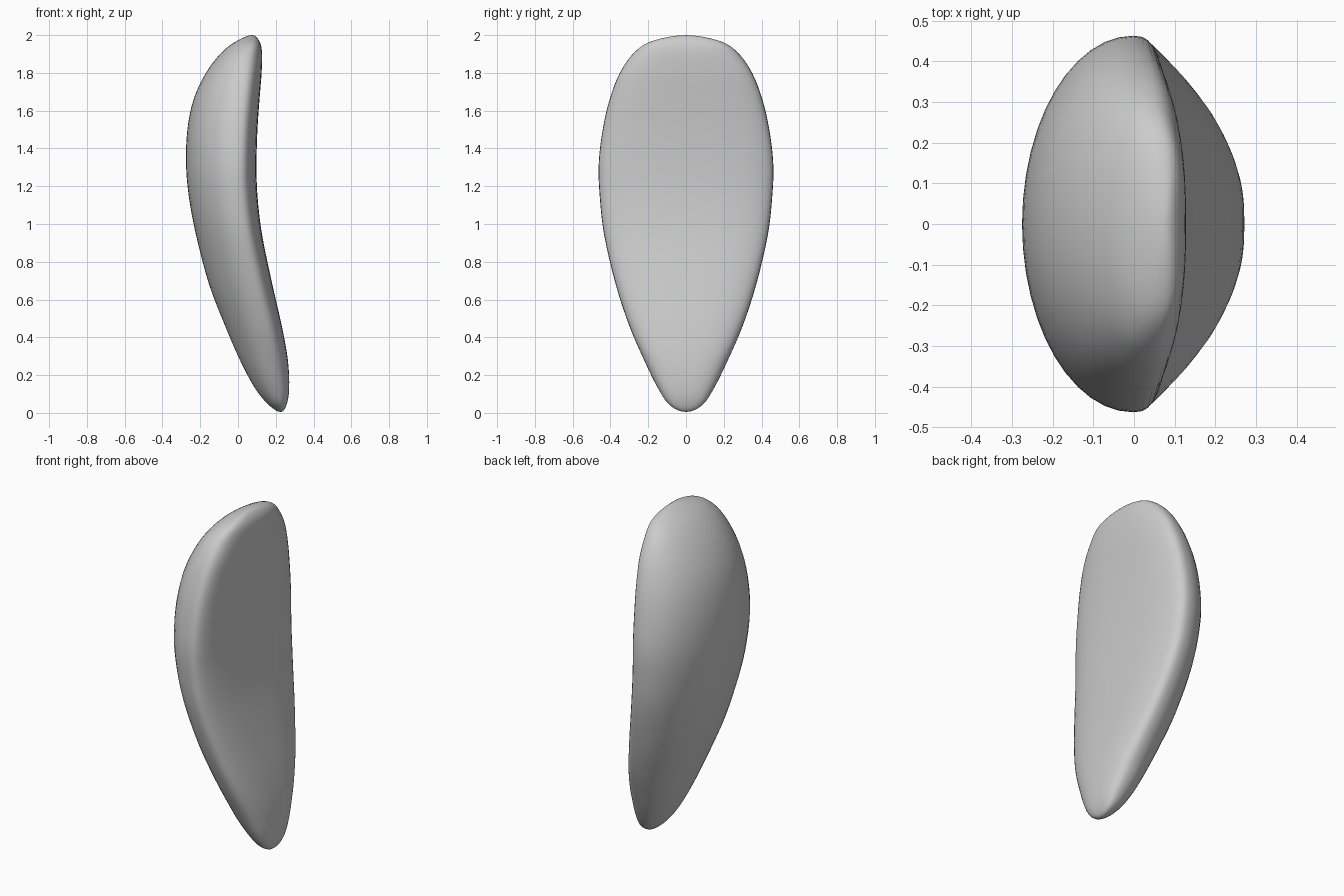
import bpy, bmesh
from math import sin, cos, pi
from mathutils import Vector

if "Cube" in bpy.data.objects:
    bpy.data.objects.remove(bpy.data.objects["Cube"])

# Stations from bottom to top: height, back x, face x, half width
STATIONS = [Vector(s) for s in (
    (0.005, 0.225, 0.225, 0.0), (0.04, 0.165, 0.256, 0.085),
    (0.13, 0.09, 0.271, 0.148), (0.28, 0.01, 0.264, 0.222),
    (0.46, -0.068, 0.232, 0.300), (0.68, -0.153, 0.182, 0.372),
    (0.94, -0.222, 0.128, 0.433), (1.15, -0.261, 0.103, 0.457),
    (1.32, -0.275, 0.098, 0.462), (1.50, -0.268, 0.103, 0.441),
    (1.66, -0.235, 0.114, 0.404), (1.80, -0.170, 0.125, 0.350),
    (1.91, -0.085, 0.127, 0.272), (1.97, -0.005, 0.112, 0.175),
    (2.0, 0.073, 0.073, 0.0))]
STEPS, SIDES = 4, 48


def through_pole(s):
    """Continue the profile past a pole so that the ends come out round."""
    return Vector((s[0], s[2], s[1], -s[3]))


def spline(a, b, c, d, t):
    return 0.5 * (2 * b + (c - a) * t + (2 * a - 5 * b + 4 * c - d) * t * t
                  + (3 * b - a - 3 * c + d) * t ** 3)


def section(bm, s):
    """Round back half, flatter face half with a soft rim."""
    z, back, face, width = s
    rim = face - min(0.1, 0.42 * (face - back))
    ring = []
    for i in range(SIDES):
        a = 2 * pi * i / SIDES
        c, sn = cos(a), sin(a)
        e = 2 / 2.7 if c > 0 else 1.0
        depth = face - rim if c > 0 else rim - back
        x = rim + depth * (abs(c) ** e) * (1 if c > 0 else -1)
        y = width * (abs(sn) ** e) * (1 if sn > 0 else -1)
        ring.append(bm.verts.new((x, y, z)))
    return ring


# Curved petal-shaped shell
bm = bmesh.new()
pts = [through_pole(STATIONS[1])] + STATIONS + [through_pole(STATIONS[-2])]
rings = []
for k in range(1, len(pts) - 2):
    for j in range(STEPS):
        if k == 1 and j == 0:
            continue
        rings.append(section(bm, spline(*pts[k - 1:k + 3], j / STEPS)))

for lo, hi in zip(rings, rings[1:]):
    for i in range(SIDES):
        n = (i + 1) % SIDES
        bm.faces.new((lo[i], lo[n], hi[n], hi[i]))

# Close both poles
for ring, s in ((rings[0], STATIONS[0]), (rings[-1], STATIONS[-1])):
    pole = bm.verts.new((s[1], 0, s[0]))
    for i in range(SIDES):
        bm.faces.new((ring[i], ring[(i + 1) % SIDES], pole))

bmesh.ops.recalc_face_normals(bm, faces=bm.faces)
for f in bm.faces:
    f.smooth = True
mesh = bpy.data.meshes.new("curved_shell")
bm.to_mesh(mesh)
bm.free()
bpy.context.collection.objects.link(bpy.data.objects.new("curved_shell", mesh))
